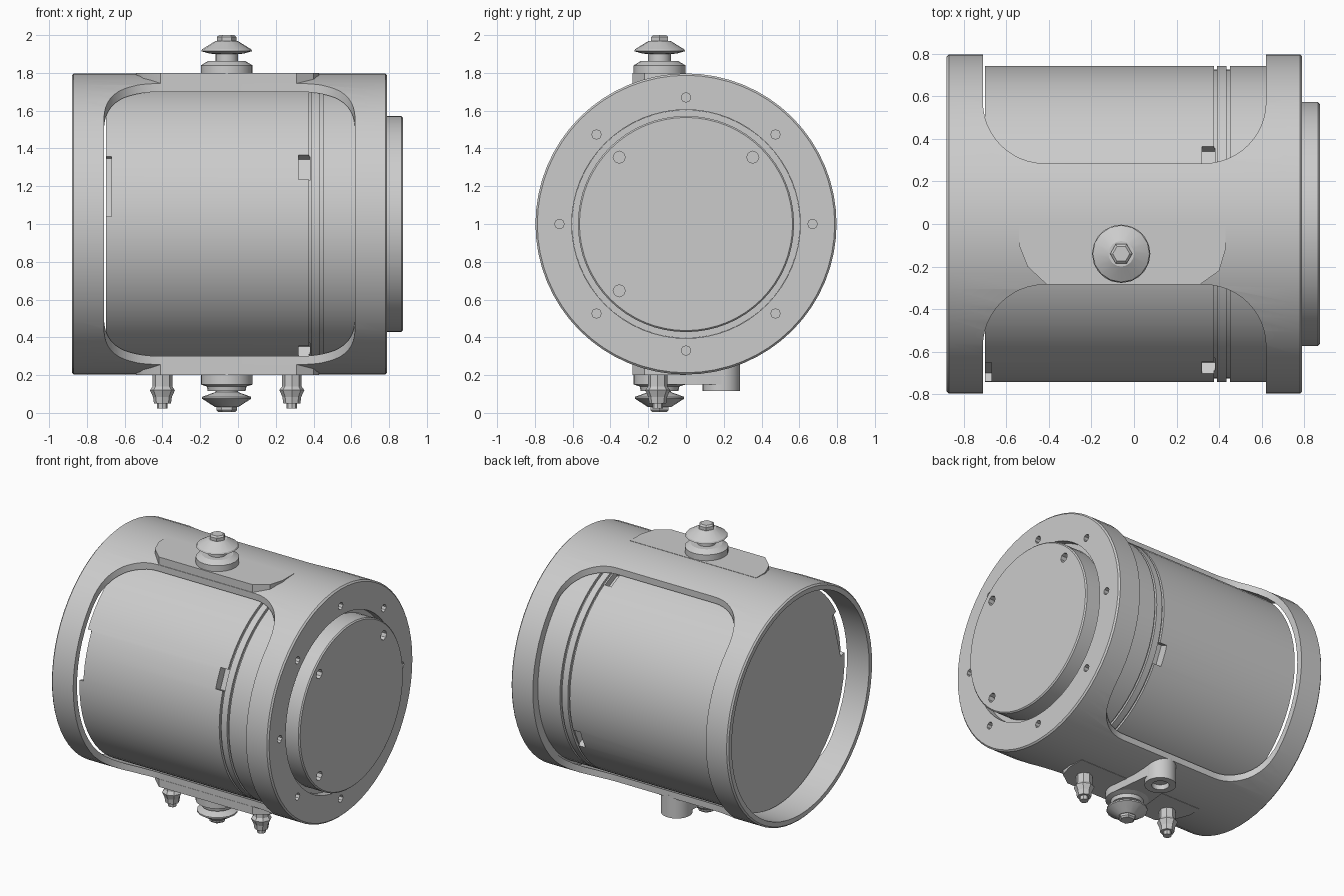
import bpy, bmesh
from math import pi, sin, cos, radians
from mathutils import Matrix, Vector

if "Cube" in bpy.data.objects:
    bpy.data.objects.remove(bpy.data.objects["Cube"], do_unlink=True)

grey = bpy.data.materials.new("plain grey metal")
grey.use_nodes = True
grey.diffuse_color = (0.6, 0.6, 0.6, 1)
grey.node_tree.nodes["Principled BSDF"].inputs["Base Color"].default_value = (0.6, 0.6, 0.6, 1)

AXIS = Vector((0, 0, 1))      # centre line of the housing
STUD_X, STUD_Y = -0.06, -0.14


def make(name, bm):
    bmesh.ops.recalc_face_normals(bm, faces=bm.faces)
    mesh = bpy.data.meshes.new(name)
    bm.to_mesh(mesh)
    bm.free()
    mesh.materials.append(grey)
    obj = bpy.data.objects.new(name, mesh)
    bpy.context.collection.objects.link(obj)
    return obj


def lathe(name, profile, centre, axis, steps=64, closed=False):
    """Spin (distance along axis, radius) points about x or z."""
    bm = bmesh.new()
    side = Vector((0, 0, 1)) if axis.x else Vector((1, 0, 0))
    verts = [bm.verts.new(centre + axis * a + side * r) for a, r in profile]
    pairs = list(zip(verts, verts[1:]))
    if closed:
        pairs.append((verts[-1], verts[0]))
    edges = [bm.edges.new(p) for p in pairs]
    bmesh.ops.spin(bm, geom=verts + edges, cent=centre, axis=axis,
                   angle=2 * pi, steps=steps)
    bmesh.ops.remove_doubles(bm, verts=bm.verts, dist=1e-4)
    return make(name, bm)


def prism(name, outline, z0, z1):
    bm = bmesh.new()
    face = bm.faces.new([bm.verts.new((x, y, z0)) for x, y in outline])
    top = bmesh.ops.extrude_face_region(bm, geom=[face])["geom"]
    bmesh.ops.translate(bm, vec=(0, 0, z1 - z0),
                        verts=[v for v in top if isinstance(v, bmesh.types.BMVert)])
    return make(name, bm)


def arc(cx, cy, r, a0, a1, n=12):
    return [(cx + r * cos(radians(a0 + (a1 - a0) * i / n)),
             cy + r * sin(radians(a0 + (a1 - a0) * i / n))) for i in range(n + 1)]


def cut(obj, cutters):
    bpy.context.view_layer.objects.active = obj
    for c in cutters:
        mod = obj.modifiers.new("cut", "BOOLEAN")
        mod.operation, mod.solver, mod.object = "DIFFERENCE", "EXACT", c
        bpy.ops.object.modifier_apply(modifier=mod.name)
        bpy.data.objects.remove(c, do_unlink=True)


def holes(x, radius, angles, size):
    """One cutter holding a ring of small pits in an end face."""
    bm = bmesh.new()
    for a in angles:
        place = (Matrix.Translation((x, radius * cos(radians(a)), 1 + radius * sin(radians(a))))
                 @ Matrix.Rotation(pi / 2, 4, "Y"))
        bmesh.ops.create_cone(bm, cap_ends=True, segments=8, radius1=size,
                              radius2=size, depth=0.08, matrix=place)
    return make("hole_cutter", bm)


def notches(x0, x1, angles, width):
    """One cutter holding boxes sunk into the drum wall."""
    bm = bmesh.new()
    for a in angles:
        place = (Matrix.Translation(AXIS) @ Matrix.Rotation(radians(a), 4, "X")
                 @ Matrix.Translation(((x0 + x1) / 2, -0.74, 0))
                 @ Matrix.Diagonal((x1 - x0, 0.12, width, 1)))
        bmesh.ops.create_cube(bm, size=1, matrix=place)
    return make("notch_cutter", bm)


X, Z = Vector((1, 0, 0)), Vector((0, 0, 1))

# Outer housing: open at one end, flanged at the other
housing = lathe("housing", [(-.88, .755), (-.88, .787), (-.87, .797), (.78, .797),
                            (.79, .787), (.79, .605), (.62, .605), (.62, .755)],
                AXIS, X, closed=True)

# Large round-cornered windows on both long sides
window = arc(-.42, .575, .29, 180, 270) + arc(.33, .575, .29, 270, 360) + [(.62, 1), (-.71, 1)]
cutters = [prism("window_cutter", [(x, s * y) for x, y in window], 0, 2) for s in (1, -1)]
cutters.append(holes(.79, .67, range(0, 360, 45), .025))
cut(housing, cutters)

# Inner drum with two grooves and notches round its wall
drum = lathe("inner_drum", [(-.7, 0), (-.7, .742), (.375, .742), (.375, .725), (.39, .725),
                            (.39, .742), (.435, .742), (.435, .725), (.45, .725),
                            (.45, .742), (.63, .742), (.63, 0)], AXIS, X)
cut(drum, [notches(.32, .38, (-24, 66, 156, 246), .14),
           notches(-.72, -.67, (-16,), .33)])

# Raised end cap and the floor of the ring gap around it
cap = lathe("end_cap", [(.6, 0), (.6, .604), (.74, .604), (.74, .572), (.865, .572),
                        (.873, .564), (.873, 0)], AXIS, X)
cut(cap, [holes(.873, .5, (45, 135, 225), .032)])

# Flat pads above and below that carry the terminals
pad = [(-.41, -.284), (-.5, -.2), (-.54, -.1), (-.54, 0), (.43, 0), (.43, -.12),
       (.4, -.22), (.31, -.284)]
prism("top_pad", pad, 1.745, 1.799)
prism("bottom_pad", pad, .201, .255)

# Top terminal: insulator collar, neck, flared washer and nut
foot = Vector((STUD_X, STUD_Y, 0))
lathe("top_collar", [(1.77, 0), (1.77, .137), (1.84, .137), (1.862, .1), (1.862, 0)], foot, Z, 20)
lathe("top_stud", [(1.85, 0), (1.85, .06), (1.9, .06), (1.902, .09), (1.915, .135),
                   (1.925, .13), (1.968, .06), (1.968, 0)], foot, Z, 16)
lathe("top_nut", [(1.96, 0), (1.96, .052), (1.99, .052), (2.0, .04), (2.0, 0)], foot, Z, 6)

# Bottom terminal
lathe("bottom_collar", [(.24, 0), (.24, .137), (.15, .137), (.14, .105), (.115, .1), (.115, 0)],
      foot, Z, 20)
lathe("bottom_stud", [(.13, 0), (.13, .06), (.11, .06), (.085, .13), (.075, .13),
                      (.03, .06), (.03, 0)], foot, Z, 16)
lathe("bottom_nut", [(.04, 0), (.04, .055), (.015, .055), (.005, .045), (.005, 0)], foot, Z, 6)

# Link plate running from the bottom terminal to a hollow outlet boss
prism("link_plate", arc(STUD_X, STUD_Y, .137, 180, 360) + arc(STUD_X, .187, .1, 0, 180), .15, .27)
lathe("outlet_boss", [(.27, .055), (.27, .1), (.115, .1), (.115, .055)],
      Vector((STUD_X, .187, 0)), Z, 24, closed=True)

# Two small clamp studs under the housing
for name, x in (("left_clamp_stud", .285), ("right_clamp_stud", -.4)):
    base = Vector((x, -.15, 0))
    lathe(name, [(.24, 0), (.24, .052), (.14, .052), (.12, .066), (.085, .05),
                 (.05, .045), (.05, .028), (.022, .028), (.022, 0)], base, Z, 8)

# Smooth the large round parts, keep their edges sharp
bpy.ops.object.select_all(action="DESELECT")
for obj in bpy.context.scene.objects:
    if obj.type == "MESH" and not obj.name.endswith(("nut", "clamp_stud")):
        obj.select_set(True)
        bpy.context.view_layer.objects.active = obj
bpy.ops.object.shade_smooth_by_angle(angle=radians(30))
